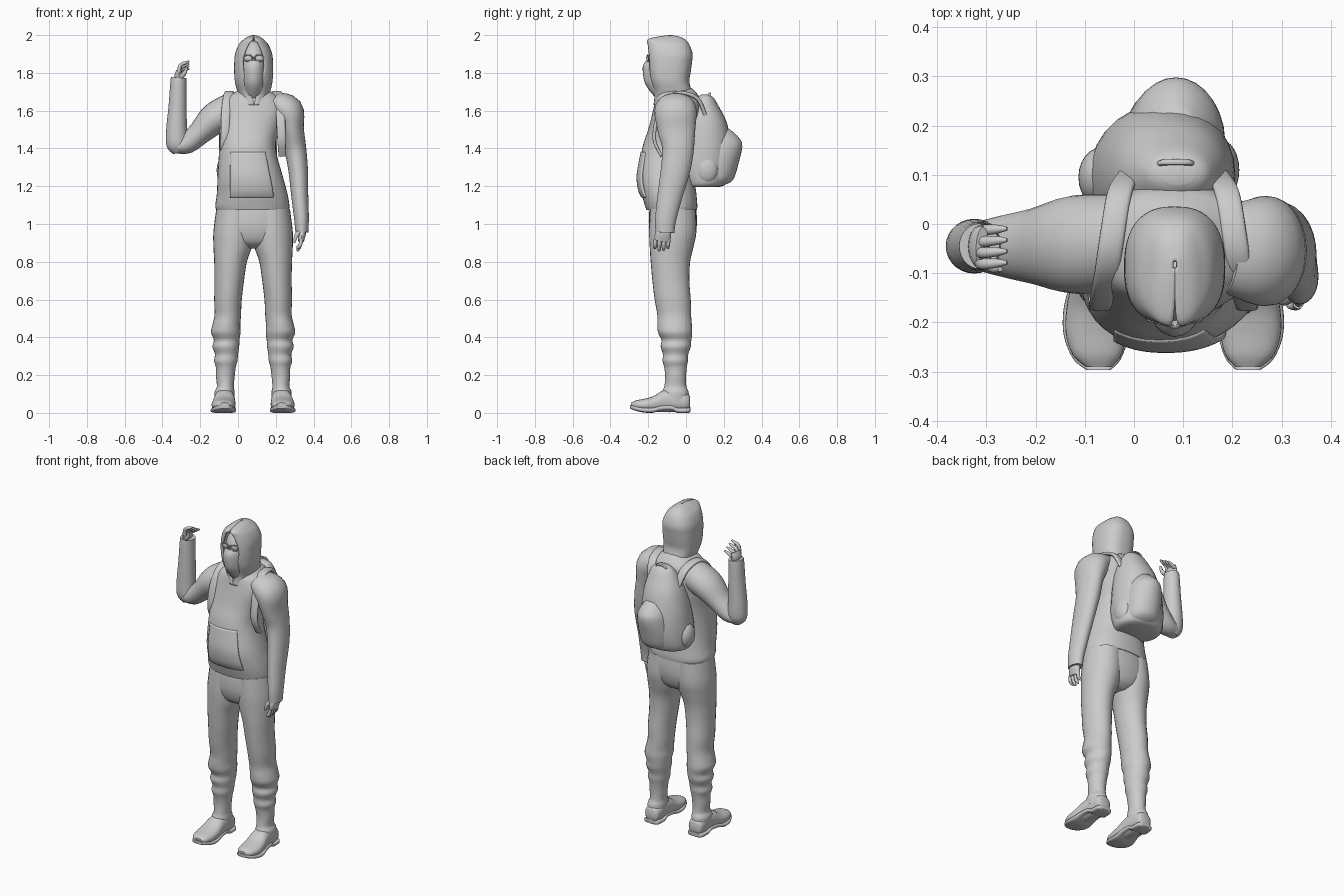
import bpy, bmesh, math
from mathutils import Vector

X, Y, Z = Vector((1, 0, 0)), Vector((0, 1, 0)), Vector((0, 0, 1))
MID = 0.08  # x of the body's mirror plane


def smooth_rows(rows, steps):
    """Catmull-Rom interpolation of every number in the rows."""
    out = []
    for i in range(len(rows) - 1):
        a, b, c, d = rows[max(i - 1, 0)], rows[i], rows[i + 1], rows[min(i + 2, len(rows) - 1)]
        for s in range(steps):
            t = s / steps
            out.append([0.5 * (2*q + (r - p)*t + (2*p - 5*q + 4*r - w)*t*t + (3*q - p - 3*r + w)*t**3)
                        for p, q, r, w in zip(a, b, c, d)])
    return out + [list(rows[-1])]


def tube(name, rows, ref=Y, normal=None, p=2.0, n=28, steps=4, span=None, thick=0.0):
    """Loft rows (x, y, z, side radius, depth radius[, half gap]) into a skin.
    A half gap or an angle span leaves the skin open instead of closed."""
    rows = smooth_rows(rows, steps)
    opened = span is not None or len(rows[0]) > 5
    power = lambda v: math.copysign(abs(v) ** (2 / p), v)
    bm = bmesh.new()
    rings = []
    for i, r in enumerate(rows):
        here = Vector(r[:3])
        t = normal or (Vector(rows[min(i + 1, len(rows) - 1)][:3]) - Vector(rows[max(i - 1, 0)][:3])).normalized()
        u = ref.cross(t).normalized()
        v = t.cross(u)
        ru, rv = max(r[3], 0.001), max(r[4], 0.001)
        lo, hi = span or (0, 2 * math.pi)
        if len(r) > 5:
            g = math.asin(min(max(r[5], 0.0) / ru, 0.95) ** (p / 2))
            lo, hi = g, 2 * math.pi - g
        count = n + 1 if opened else n
        ring = []
        for k in range(count):
            a = lo + (hi - lo) * k / n
            ring.append(bm.verts.new(here + u * ru * power(math.sin(a)) - v * rv * power(math.cos(a))))
        rings.append(ring)
    for a, b in zip(rings, rings[1:]):
        for k in range(n):
            m = k + 1 if opened else (k + 1) % n
            bm.faces.new((a[k], a[m], b[m], b[k]))
    if not opened:
        bm.faces.new(rings[0])
        bm.faces.new(rings[-1])
    return finish(name, bm, thick)


def finish(name, bm, thick=0.0):
    bmesh.ops.recalc_face_normals(bm, faces=bm.faces)
    me = bpy.data.meshes.new(name)
    bm.to_mesh(me)
    bm.free()
    me.polygons.foreach_set("use_smooth", [True] * len(me.polygons))
    me.set_sharp_from_angle(angle=math.radians(45))
    ob = bpy.data.objects.new(name, me)
    bpy.context.collection.objects.link(ob)
    if thick:
        mod = ob.modifiers.new("thickness", "SOLIDIFY")
        mod.thickness = thick
    return ob


def ball(name, loc, size):
    bm = bmesh.new()
    bmesh.ops.create_uvsphere(bm, u_segments=24, v_segments=16, radius=1)
    bmesh.ops.scale(bm, vec=size, verts=bm.verts)
    bmesh.ops.translate(bm, vec=loc, verts=bm.verts)
    return finish(name, bm)


def box(z, x0, x1, y0, y1, *gap):
    """Horizontal ring described by its extents."""
    return ((x0 + x1) / 2, (y0 + y1) / 2, z, (x1 - x0) / 2, (y1 - y0) / 2, *gap)


def mirrored(rows):
    return [(2 * MID - r[0], *r[1:]) for r in rows]


# Hoodie body
torso = [box(1.075, -.115, .27, -.21, .058), box(1.10, -.12, .272, -.218, .06),
         box(1.16, -.112, .262, -.235, .055), box(1.25, -.108, .238, -.25, .045),
         box(1.40, -.10, .20, -.232, .05), box(1.50, -.10, .22, -.20, .07),
         box(1.60, -.10, .26, -.175, .08), box(1.66, -.07, .235, -.162, .075),
         box(1.695, -.02, .185, -.15, .055), box(1.72, .02, .145, -.13, .03)]
tube("hoodie_body", torso, normal=Z, p=2.3, n=40)
pocket = [box(1.14, -.118, .263, -.236, .05), box(1.18, -.115, .258, -.254, .05),
          box(1.25, -.11, .24, -.262, .045), box(1.32, -.105, .222, -.252, .045),
          box(1.38, -.10, .205, -.24, .05)]
tube("front_pocket", pocket, normal=Z, p=2.3, span=(-.6, .6), n=20, thick=.012)

# Hood, open at the face, closing in a V at the collar
hood = [box(1.63, .02, .15, -.172, .05, .0), box(1.69, .0, .168, -.168, .035, .016),
        box(1.75, -.016, .182, -.188, .018, .038), box(1.80, -.02, .185, -.20, .024, .052),
        box(1.85, -.02, .185, -.205, .031, .058), box(1.90, -.016, .181, -.206, .035, .05),
        box(1.95, .004, .161, -.206, .018, .027), box(1.977, .03, .136, -.204, -.005, .006),
        box(1.992, .052, .114, -.15, -.035, .0), box(2.0, .078, .088, -.09, -.075, .0)]
tube("hood", hood, normal=Z, p=2.5, n=44, thick=.01)

# Face, mask and glasses
ball("head", (.083, -.10, 1.84), (.075, .098, .13))
tube("face_mask", [box(1.66, .035, .13, -.155, -.03), box(1.715, .027, .139, -.20, -.03),
                   box(1.76, .02, .146, -.222, -.03), box(1.83, .021, .145, -.229, -.03),
                   box(1.865, .027, .139, -.212, -.03)], normal=Z)
for sx in (-1, 1):
    c = MID + .003 + sx * .029
    loop = [(c + .024 * math.cos(a), -.207 + .012 * abs(math.cos(a) * .5 + sx * .5),
             1.878 + .017 * math.sin(a), .0035, .0035) for a in [k * math.pi / 6 for k in range(13)]]
    tube("glasses_rim", loop, n=8, steps=2)
    ball("eye_lens", (c, -.196, 1.878), (.022, .006, .015))
tube("glasses_bridge", [(.076, -.21, 1.882, .003, .003), (.09, -.21, 1.882, .003, .003)], n=8)

# Trousers
tube("pelvis", [box(1.11, -.10, .26, -.19, .05), box(1.03, -.118, .278, -.197, .058),
                box(.96, -.118, .278, -.193, .053), box(.90, -.06, .22, -.17, .03),
                box(.87, .02, .14, -.12, -.01)], normal=Z, p=2.2)
leg = [box(1.08, -.115, .085, -.19, .05), box(.96, -.13, .084, -.195, .055),
       box(.88, -.13, .074, -.192, .04), box(.80, -.126, .047, -.187, .022),
       box(.70, -.124, .032, -.178, .018), box(.60, -.126, .02, -.166, .025),
       box(.52, -.124, .016, -.152, .027), box(.465, -.136, .012, -.152, .031),
       box(.425, -.143, .013, -.148, .033), box(.385, -.128, .008, -.13, .028),
       box(.35, -.135, .006, -.134, .025), box(.31, -.122, 0, -.122, .012),
       box(.275, -.127, -.003, -.124, .01), box(.24, -.117, -.012, -.115, .004),
       box(.19, -.116, -.018, -.11, .0), box(.14, -.112, -.022, -.115, .002),
       box(.11, -.124, -.018, -.125, .014), box(.06, -.122, -.02, -.125, .016)]
# Boots: uppers and soles, lofted heel to toe
boot = [(-.07, .02, .055, .03, .035), (-.07, .005, .058, .046, .046), (-.07, -.06, .066, .052, .062),
        (-.072, -.12, .062, .056, .058), (-.075, -.17, .048, .062, .042), (-.077, -.22, .042, .062, .033),
        (-.075, -.265, .042, .05, .024), (-.072, -.29, .042, .026, .012)]
sole = [(-.07, .024, .018, .032, .013), (-.07, .01, .014, .05, .014), (-.07, -.045, .014, .054, .014),
        (-.072, -.075, .028, .055, .014), (-.074, -.13, .026, .06, .014), (-.077, -.18, .014, .067, .014),
        (-.077, -.23, .016, .065, .013), (-.075, -.275, .026, .048, .012), (-.072, -.297, .033, .024, .01)]
# Backpack straps over the shoulders
strap = [(-.075, -.13, 1.36, .008, .02), (-.07, -.168, 1.45, .009, .022), (-.065, -.148, 1.58, .01, .024),
         (-.055, -.10, 1.665, .01, .025), (-.045, -.03, 1.695, .01, .025), (-.03, .06, 1.665, .01, .025),
         (-.01, .10, 1.58, .01, .022)]
for side, flip in (("right", list), ("left", mirrored)):
    tube(side + "_trouser_leg", flip(leg), normal=Z)
    tube(side + "_boot", flip(boot), ref=Z, normal=Y, p=2.3)
    tube(side + "_boot_sole", flip(sole), ref=Z, normal=Y, p=3.5)
    tube(side + "_shoulder_strap", flip(strap), ref=X, p=3, n=16)

# Lowered arm
tube("left_sleeve", [(.19, -.05, 1.645, .055, .09), (.262, -.055, 1.60, .083, .112), (.287, -.05, 1.50, .062, .1),
                     (.303, -.042, 1.40, .058, .084), (.318, -.055, 1.29, .052, .078), (.327, -.085, 1.15, .045, .066),
                     (.336, -.107, 1.03, .039, .056), (.338, -.112, .955, .034, .05)])
# Raised arm: upper sleeve and bent forearm
tube("right_upper_sleeve", [(-.02, -.035, 1.61, .09, .095), (-.12, -.042, 1.56, .085, .10),
                            (-.20, -.045, 1.485, .064, .078), (-.27, -.045, 1.425, .053, .062),
                            (-.335, -.045, 1.41, .035, .045)])
tube("right_forearm_sleeve", [(-.312, -.045, 1.378, .03, .03), (-.322, -.045, 1.42, .057, .053),
                              (-.325, -.045, 1.50, .055, .055), (-.32, -.045, 1.62, .048, .052),
                              (-.316, -.045, 1.74, .043, .049), (-.314, -.045, 1.775, .041, .046)])

# Hands: palm, four fingers and a thumb each
tube("left_palm", [(.338, -.112, .985, .02, .032), (.338, -.12, .95, .022, .042), (.333, -.127, .91, .016, .043)], n=16)
tube("right_palm", [(-.314, -.045, 1.76, .022, .032), (-.316, -.046, 1.79, .02, .042), (-.308, -.048, 1.815, .014, .042)], n=16)
for k in range(4):
    o = (k - 1.5) * .023
    drop = (.012, 0, .003, .014)[k]
    tube("left_finger", [(.334, -.127 + o, .92, .011, .011), (.33, -.13 + o, .89, .01, .011),
                         (.318, -.13 + o, .865 + drop, .009, .009), (.312, -.128 + o, .857 + drop, .004, .004)], n=10)
    z = 1.862 - .013 * k
    tube("right_finger", [(-.313, -.047 + o, 1.805, .011, .011), (-.305, -.047 + o, z - .022, .01, .011),
                          (-.278, -.045 + o, z - .008, .009, .009), (-.258, -.044 + o, z, .004, .004)], n=10)
tube("left_thumb", [(.328, -.14, .965, .013, .013), (.307, -.155, .935, .011, .011),
                    (.298, -.158, .90, .005, .005)], n=10)
tube("right_thumb", [(-.305, -.075, 1.775, .013, .013), (-.282, -.09, 1.80, .011, .011),
                     (-.272, -.092, 1.832, .005, .005)], n=10)

# Backpack: main bag, outer compartments, side pockets, top handle
tube("backpack_main", [box(1.195, -.05, .17, .0, .17), box(1.215, -.085, .195, -.02, .215),
                       box(1.30, -.09, .205, -.05, .24), box(1.42, -.075, .205, -.04, .24),
                       box(1.54, -.045, .195, -.02, .215), box(1.62, -.01, .175, .02, .175),
                       box(1.67, .025, .15, .06, .145), box(1.685, .06, .12, .08, .12)], normal=Z, p=2.1)
tube("backpack_outer_pocket", [box(1.205, .0, .15, .06, .20), box(1.235, -.02, .175, .06, .25),
                               box(1.32, -.025, .185, .06, .278), box(1.41, -.01, .18, .06, .298),
                               box(1.455, .005, .165, .06, .282), box(1.50, .03, .14, .06, .235)],
     normal=Z, p=2.0)
ball("backpack_side_pocket", (-.068, .095, 1.285), (.045, .06, .075))
ball("backpack_side_pocket", (.178, .11, 1.29), (.036, .06, .075))
tube("backpack_handle", [(.05, .12, 1.66, .006, .006), (.06, .125, 1.688, .006, .006),
                         (.11, .125, 1.688, .006, .006), (.12, .12, 1.66, .006, .006)], n=8)
